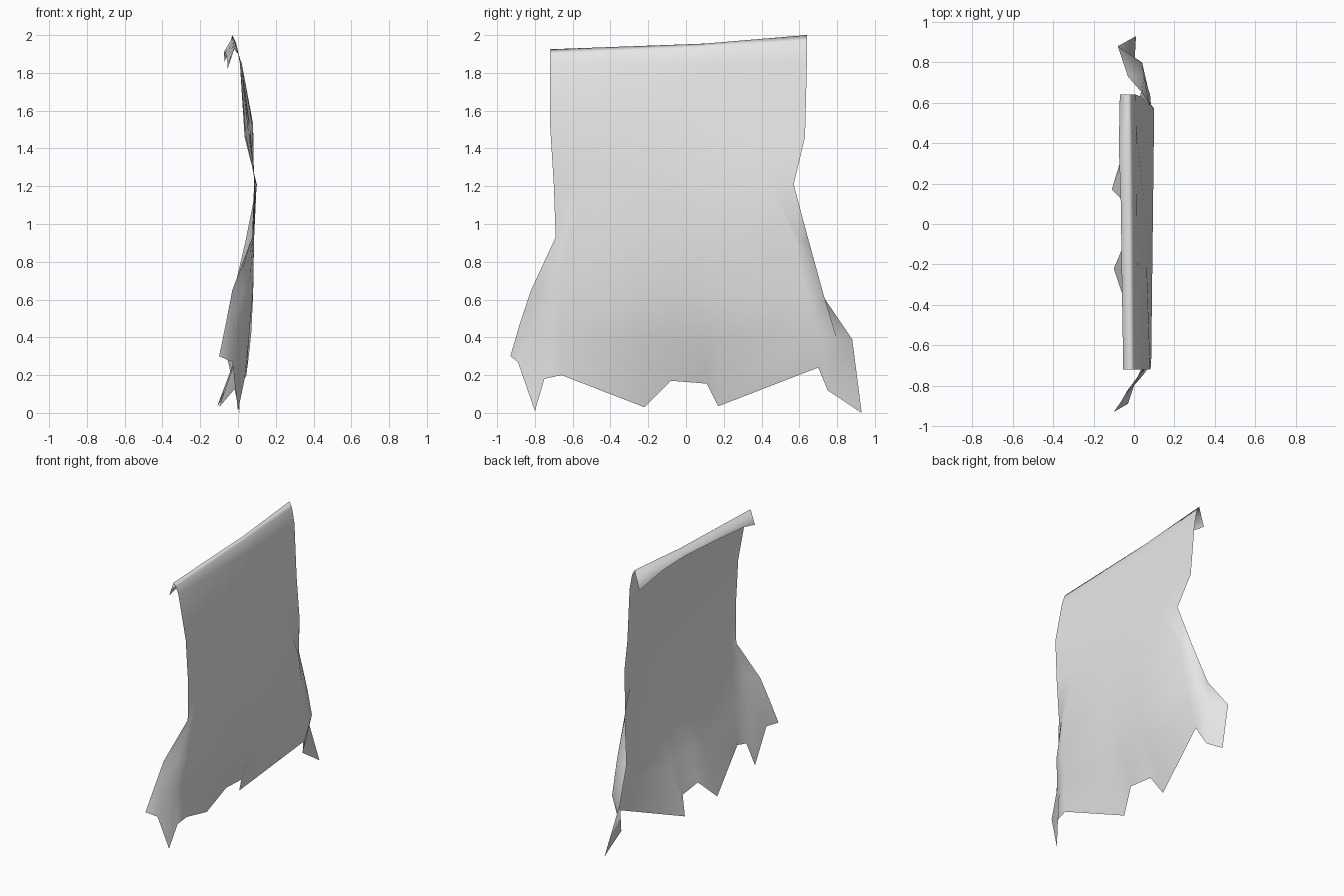
import bpy
import bmesh
from mathutils import Vector

default_cube = bpy.data.objects.get("Cube")
if default_cube:
    bpy.data.objects.remove(default_cube, do_unlink=True)

# Cloth colour
cloth = bpy.data.materials.new("plain light grey cloth")
cloth.use_nodes = True
cloth.diffuse_color = (0.8, 0.8, 0.8, 1)
shader = next(n for n in cloth.node_tree.nodes if n.type == "BSDF_PRINCIPLED")
shader.inputs["Base Color"].default_value = cloth.diffuse_color
shader.inputs["Roughness"].default_value = 0.8

# Torn hem, one point for each column of the cloth
hem = [Vector(p) for p in (
    (-.1, -.93, .3), (-.03, -.89, .27), (0, -.8, .01), (.035, -.75, .18),
    (.045, -.66, .2), (-.1, -.22, .03), (-.04, -.08, .17), (-.05, .11, .155),
    (-.11, .17, .035), (.05, .7, .24), (.0, .75, .12), (.01, .93, 0))]
last = len(hem) - 1


def spread(keys):
    """Fill a whole row from a few key columns, spaced like the hem."""
    row = []
    columns = sorted(keys)
    for start, end in zip(columns, columns[1:]):
        first, second = Vector(keys[start]), Vector(keys[end])
        width = hem[end].y - hem[start].y
        for column in range(start, end):
            share = (hem[column].y - hem[start].y) / width
            row.append(first.lerp(second, share))
    row.append(Vector(keys[columns[-1]]))
    return row


# Flared corners above the hem
flare_low = spread({0: (-.065, -.88, .47), 2: (0, -.8, .44), 4: (.06, -.66, .42),
                    5: (.02, -.24, .38), 8: (.02, .16, .38), 9: (.07, .67, .42),
                    10: (.04, .8, .39), last: (-.08, .88, .39)})
flare_high = spread({0: (-.03, -.82, .65), 3: (.06, -.73, .65), 4: (.08, -.66, .65),
                     9: (.08, .64, .62), 10: (.05, .73, .62), last: (-.03, .73, .61)})

# Narrow middle and hanging panel
waist_low = spread({0: (.075, -.69, .93), 4: (.085, -.62, .93),
                    9: (.085, .58, .92), last: (.04, .65, .91)})
waist_high = spread({0: (.085, -.7, 1.21), last: (.1, .57, 1.21)})
panel_middle = spread({0: (.08, -.72, 1.53), last: (.035, .63, 1.46)})
panel_top = spread({0: (.02, -.72, 1.85), last: (.01, .64, 1.85)})

# Top fold, turned over to the rear
fold_front = spread({0: (0, -.72, 1.9), last: (-.01, .64, 1.96)})
fold_ridge = spread({0: (-.02, -.72, 1.925), 7: (-.025, .1, 1.955),
                     last: (-.03, .64, 2)})
fold_edge = spread({0: (-.055, -.72, 1.82), 4: (-.055, -.6, 1.85),
                    5: (-.06, -.3, 1.88), 7: (-.065, .1, 1.91),
                    9: (-.075, .38, 1.91), last: (-.07, .64, 1.86)})

# Sew the rows into one sheet
bm = bmesh.new()
rows = [[bm.verts.new(point) for point in row] for row in (
    hem, flare_low, flare_high, waist_low, waist_high, panel_middle,
    panel_top, fold_front, fold_ridge, fold_edge)]
for lower, upper in zip(rows, rows[1:]):
    for column in range(last):
        face = bm.faces.new((lower[column], lower[column + 1],
                             upper[column + 1], upper[column]))
        face.smooth = True
mesh = bpy.data.meshes.new("hanging_cloth")
bm.to_mesh(mesh)
bm.free()
mesh.materials.append(cloth)
sheet = bpy.data.objects.new("hanging_cloth", mesh)
bpy.context.collection.objects.link(sheet)
